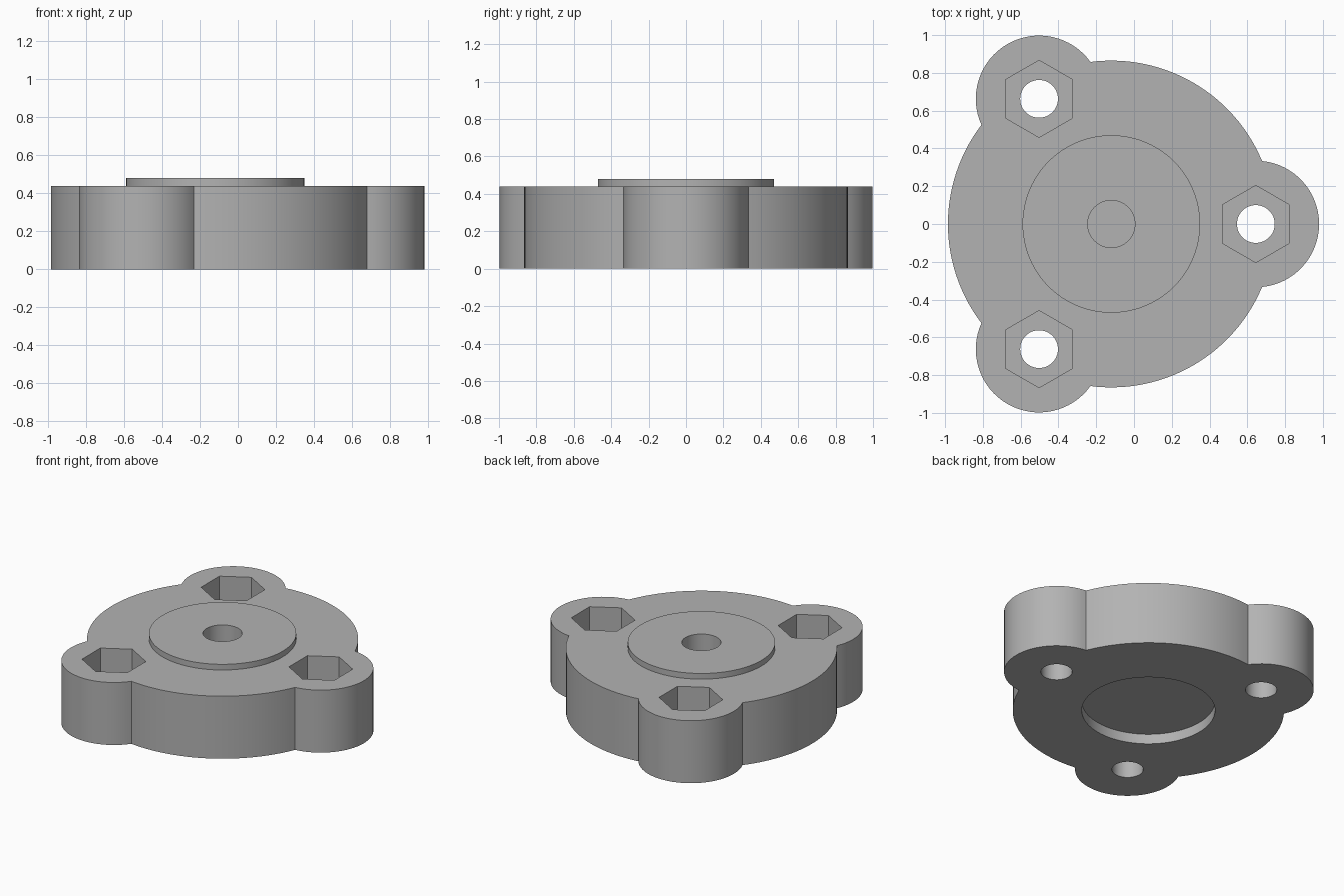
import bpy
import bmesh
from math import acos, cos, sin, pi, radians
from mathutils import Vector

cube = bpy.data.objects.get("Cube")
if cube:
    bpy.data.objects.remove(cube, do_unlink=True)

CENTER = Vector((-0.12, 0.0))
BODY_R, LOBE_R, LOBE_DIST = 0.865, 0.335, 0.765
HEIGHT, TOP = 0.44, 0.48
LOBE_ANGLES = [k * 2 * pi / 3 for k in range(3)]

grey = bpy.data.materials.new("plain grey")
grey.use_nodes = True
grey.diffuse_color = (0.45, 0.45, 0.45, 1)
grey.node_tree.nodes["Principled BSDF"].inputs["Base Color"].default_value = grey.diffuse_color


def polar(center, radius, angle):
    return center + radius * Vector((cos(angle), sin(angle)))


def arc(center, radius, start, end, steps):
    """Points along an arc, without the last one."""
    return [polar(center, radius, start + (end - start) * i / steps) for i in range(steps)]


def prism(name, points, bottom, top):
    """Closed solid with the given outline."""
    bm = bmesh.new()
    face = bm.faces.new([bm.verts.new((p.x, p.y, bottom)) for p in points])
    result = bmesh.ops.extrude_face_region(bm, geom=[face])
    verts = [v for v in result["geom"] if isinstance(v, bmesh.types.BMVert)]
    bmesh.ops.translate(bm, verts=verts, vec=(0, 0, top - bottom))
    bmesh.ops.recalc_face_normals(bm, faces=bm.faces[:])
    mesh = bpy.data.meshes.new(name)
    bm.to_mesh(mesh)
    bm.free()
    mesh.materials.append(grey)
    obj = bpy.data.objects.new(name, mesh)
    bpy.context.collection.objects.link(obj)
    return obj


def cylinder(name, center, radius, bottom, top, sides=64):
    return prism(name, arc(center, radius, pi / 2, 5 * pi / 2, sides), bottom, top)


def combine(target, tool, operation):
    tool.hide_render = True
    bpy.context.view_layer.objects.active = target
    mod = target.modifiers.new("combine", 'BOOLEAN')
    mod.operation, mod.solver, mod.object = operation, 'EXACT', tool
    bpy.ops.object.modifier_apply(modifier=mod.name)
    bpy.data.objects.remove(tool, do_unlink=True)


# Flange outline: a lobe arc, then a body arc, three times round
corner = acos((BODY_R**2 + LOBE_DIST**2 - LOBE_R**2) / (2 * BODY_R * LOBE_DIST))
lobe_half = acos((BODY_R * cos(corner) - LOBE_DIST) / LOBE_R)
outline = []
for a in LOBE_ANGLES:
    outline += arc(polar(CENTER, LOBE_DIST, a), LOBE_R, a - lobe_half, a + lobe_half, 32)
    outline += arc(CENTER, BODY_R, a + corner, a + 2 * pi / 3 - corner, 28)
flange = prism("lobed_flange", outline, 0, HEIGHT)

# Raised boss on top
combine(flange, cylinder("raised_boss", CENTER, 0.47, 0.3, TOP, 96), 'UNION')

# Blind centre hole from above, shallow round recess below
combine(flange, cylinder("centre_hole", CENTER, 0.125, 0.1, 0.6), 'DIFFERENCE')
combine(flange, cylinder("bottom_recess", CENTER, 0.425, -0.1, 0.07, 96), 'DIFFERENCE')

# Bolt holes with hexagonal nut pockets
for a in LOBE_ANGLES:
    spot = polar(CENTER, LOBE_DIST, a)
    combine(flange, cylinder("bolt_hole", spot, 0.1, -0.1, 0.6, 48), 'DIFFERENCE')
    combine(flange, cylinder("nut_pocket", spot, 0.204, 0.18, 0.6, 6), 'DIFFERENCE')

# Smooth round walls, sharp edges elsewhere
bpy.ops.object.select_all(action='DESELECT')
flange.select_set(True)
bpy.context.view_layer.objects.active = flange
bpy.ops.object.shade_smooth_by_angle(angle=radians(20))
